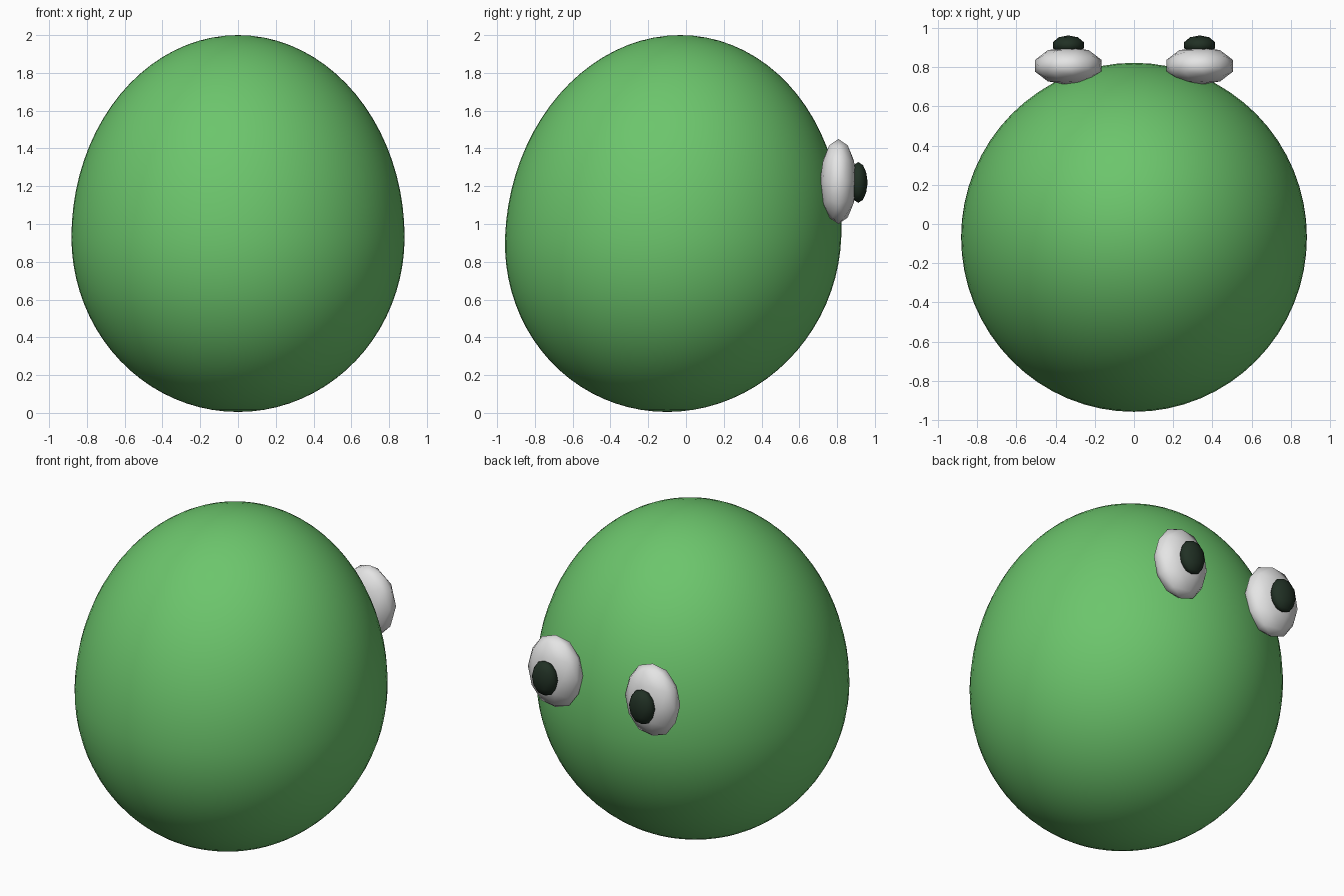
import bpy, math

if "Cube" in bpy.data.objects:
    bpy.data.objects.remove(bpy.data.objects["Cube"])


def material(name, color):
    m = bpy.data.materials.new(name)
    m.diffuse_color = (*color, 1)
    m.use_nodes = True
    m.node_tree.nodes["Principled BSDF"].inputs["Base Color"].default_value = m.diffuse_color
    return m


GREEN = material("leaf green", (0.15, 0.56, 0.15))
WHITE = material("eye white", (0.78, 0.78, 0.78))
BLACK = material("pupil dark green", (0.015, 0.03, 0.018))


def finish(name, mat):
    ob = bpy.context.object
    ob.name = name
    ob.data.materials.append(mat)
    bpy.ops.object.shade_smooth()
    return ob


def eye_ball(name, mat, loc, radii):
    bpy.ops.mesh.primitive_ico_sphere_add(subdivisions=2, radius=1, location=loc)
    ob = finish(name, mat)
    for v in ob.data.vertices:
        v.co = [c * r for c, r in zip(v.co, radii)]


# Body: egg with a longer top half, leaning slightly towards the face
WAIST, TOP, BOTTOM = 0.93, 1.07, 0.925
bpy.ops.mesh.primitive_uv_sphere_add(segments=64, ring_count=40, radius=1)
body = finish("body", GREEN)
for v in body.data.vertices:
    x, y, z = v.co
    h = z * (TOP if z > 0 else BOTTOM)
    v.co = (x * 0.882, y * 0.89 - 0.068 + 0.035 * h, WAIST + h)

# Eyes: whites half sunk in the body, pupils on their outer faces
for side, label in ((-1, "left"), (1, "right")):
    eye_ball(label + "_eye_white", WHITE, (side * 0.335, 0.807, 1.225), (0.178, 0.098, 0.225))
    eye_ball(label + "_pupil", BLACK, (side * 0.335, 0.912, 1.22), (0.083, 0.05, 0.108))
